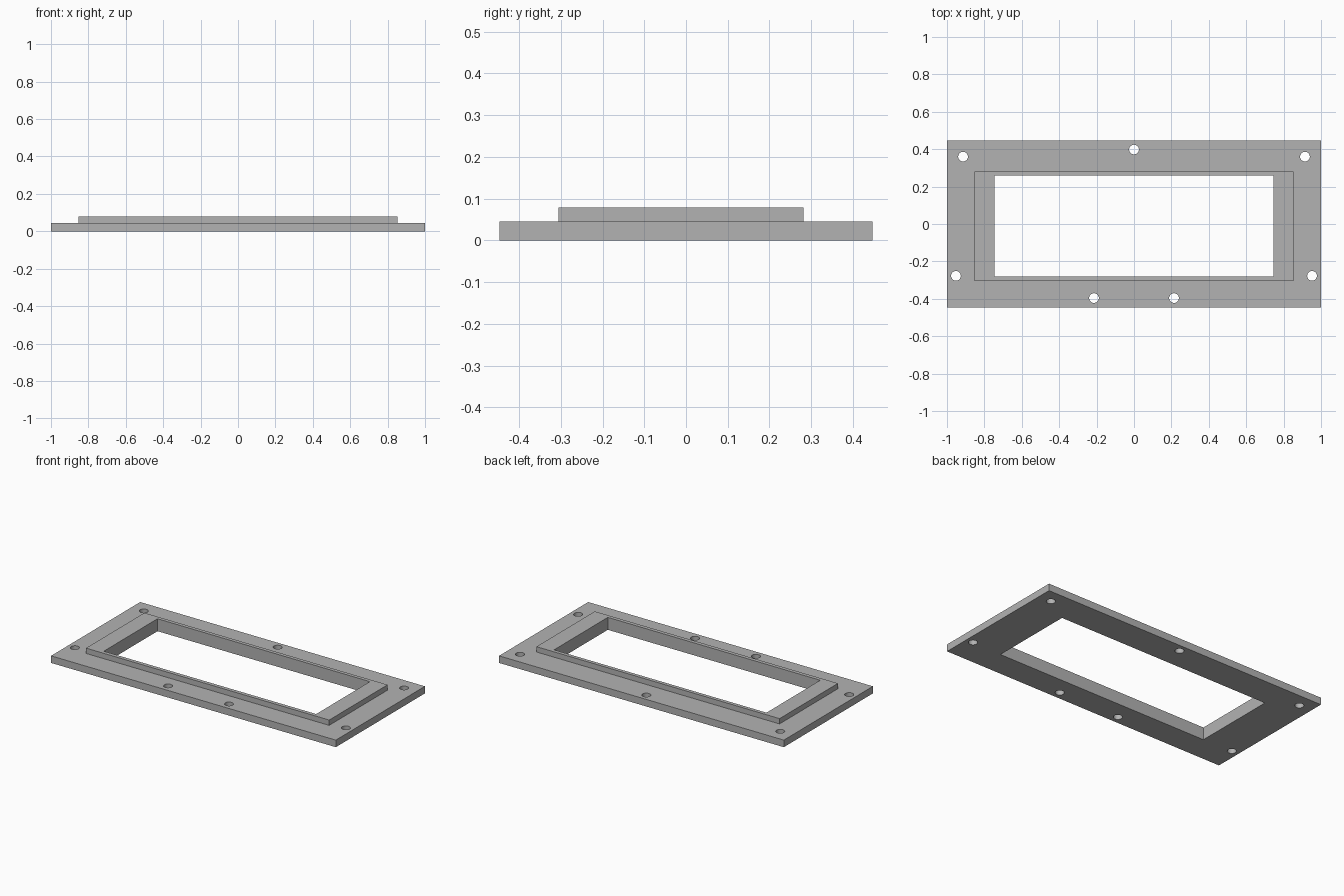
import bpy
import bmesh
from mathutils import Matrix, Vector

default = bpy.data.objects.get("Cube")
if default:
    bpy.data.objects.remove(default, do_unlink=True)

grey = bpy.data.materials.new("plain_grey")
grey.use_nodes = True
grey.diffuse_color = (0.45, 0.45, 0.45, 1)
grey.node_tree.nodes["Principled BSDF"].inputs["Base Color"].default_value = (0.45, 0.45, 0.45, 1)


def add_object(name, bm):
    mesh = bpy.data.meshes.new(name)
    bm.to_mesh(mesh)
    bm.free()
    mesh.materials.append(grey)
    obj = bpy.data.objects.new(name, mesh)
    bpy.context.collection.objects.link(obj)
    return obj


def box(name, low, high):
    low, high = Vector(low), Vector(high)
    bm = bmesh.new()
    bmesh.ops.create_cube(bm, size=1, matrix=Matrix.LocRotScale((low + high) / 2, None, high - low))
    return add_object(name, bm)


def combine(target, tool, operation):
    """Apply a boolean to the target and discard the tool."""
    mod = target.modifiers.new(operation.lower(), "BOOLEAN")
    mod.operation, mod.object, mod.solver = operation, tool, "EXACT"
    bpy.context.view_layer.update()
    graph = bpy.context.evaluated_depsgraph_get()
    result = bpy.data.meshes.new_from_object(target.evaluated_get(graph))
    target.modifiers.clear()
    target.data = result
    bpy.data.objects.remove(tool, do_unlink=True)


# Flange plate with the raised rim, which sits slightly towards the front
plate_top, rim_top = 0.045, 0.079
frame = box("mounting_frame", (-1, -0.447, 0), (1, 0.447, plate_top))
rim = box("raised_rim", (-0.854, -0.305, 0.02), (0.854, 0.281, rim_top))
combine(frame, rim, "UNION")

# Rectangular opening
opening = box("opening_cutter", (-0.746, -0.281, -0.1), (0.746, 0.258, 0.2))
combine(frame, opening, "DIFFERENCE")

# Screw holes: mirrored pairs plus one in the middle of the back edge
hole_radius = 0.026
pairs = [(0.914, 0.36), (0.952, -0.277), (0.214, -0.396)]
holes = [(side * x, y) for x, y in pairs for side in (-1, 1)] + [(0, 0.398)]
bm = bmesh.new()
for x, y in holes:
    bmesh.ops.create_cone(bm, cap_ends=True, segments=32, radius1=hole_radius,
                          radius2=hole_radius, depth=0.3, matrix=Matrix.Translation((x, y, 0)))
combine(frame, add_object("hole_cutter", bm), "DIFFERENCE")

# One material, smooth hole walls with sharp edges
frame.data.materials.clear()
frame.data.materials.append(grey)
for face in frame.data.polygons:
    face.material_index = 0
bpy.ops.object.select_all(action="DESELECT")
frame.select_set(True)
bpy.context.view_layer.objects.active = frame
bpy.ops.object.shade_smooth_by_angle()
